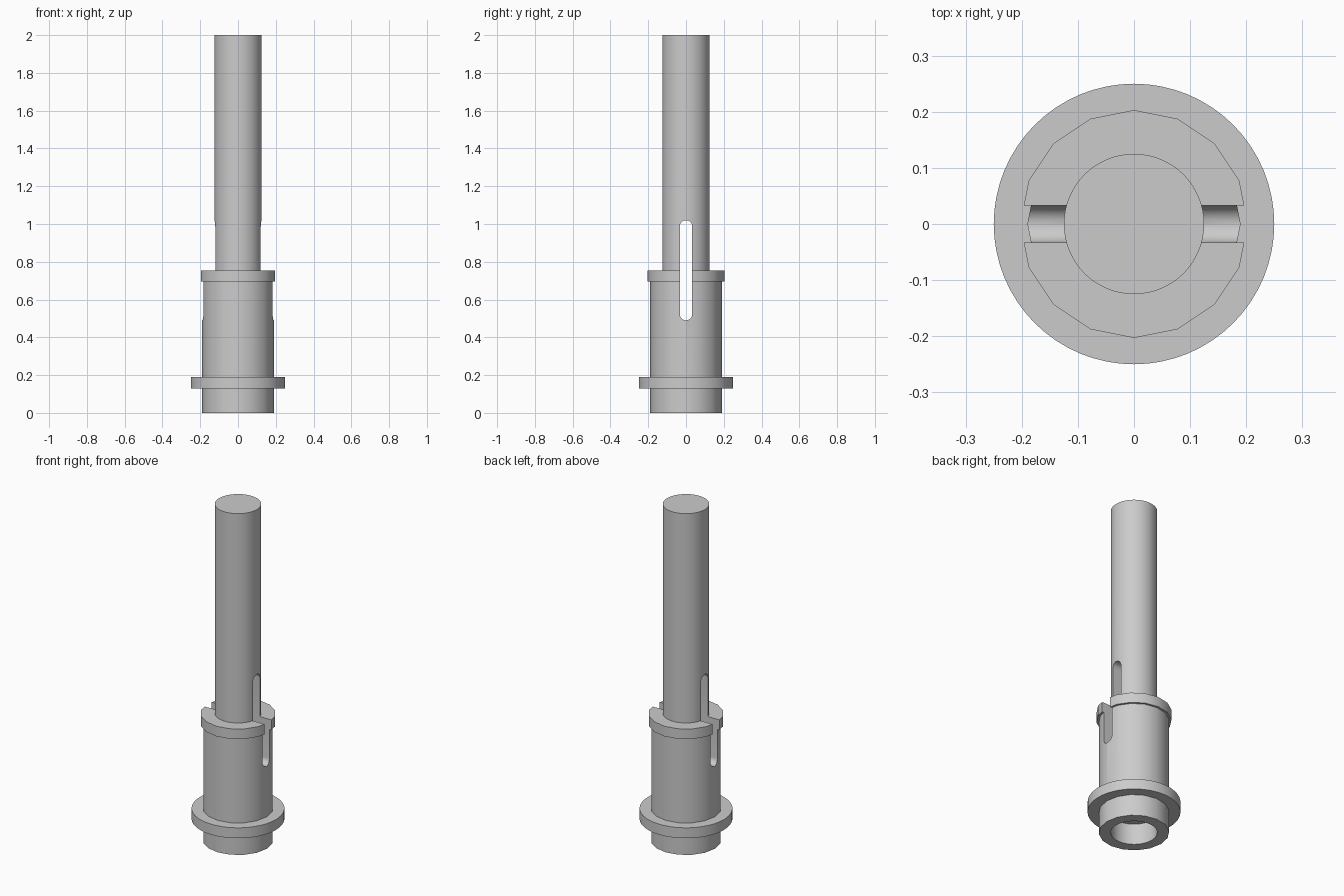
import bpy
import bmesh
import math

cube = bpy.data.objects.get("Cube")
if cube:
    bpy.data.objects.remove(cube, do_unlink=True)

steel = bpy.data.materials.new("grey_steel")
steel.use_nodes = True
GREY = (0.6, 0.6, 0.6, 1)
steel.diffuse_color = GREY
steel.node_tree.nodes["Principled BSDF"].inputs["Base Color"].default_value = GREY


def prism(name, outline, axis, start, end):
    """Extrude a closed 2D outline along the x or z axis."""
    bm = bmesh.new()
    place = (lambda a, b, h: (h, a, b)) if axis == "x" else (lambda a, b, h: (a, b, h))
    low = [bm.verts.new(place(a, b, start)) for a, b in outline]
    high = [bm.verts.new(place(a, b, end)) for a, b in outline]
    bm.faces.new(low)
    bm.faces.new(high)
    for i in range(len(low)):
        j = (i + 1) % len(low)
        bm.faces.new((low[i], low[j], high[j], high[i]))
    bmesh.ops.recalc_face_normals(bm, faces=bm.faces)
    mesh = bpy.data.meshes.new(name)
    bm.to_mesh(mesh)
    bm.free()
    mesh.materials.append(steel)
    obj = bpy.data.objects.new(name, mesh)
    bpy.context.collection.objects.link(obj)
    return obj


def cylinder(name, radius, bottom, top, sides):
    turn = [math.tau * i / sides for i in range(sides)]
    return prism(name, [(radius * math.cos(t), radius * math.sin(t)) for t in turn],
                 "z", bottom, top)


def finish(obj, *cutters):
    """Cut the part, then smooth its round walls."""
    bpy.ops.object.select_all(action="DESELECT")
    obj.select_set(True)
    bpy.context.view_layer.objects.active = obj
    for cutter in cutters:
        mod = obj.modifiers.new("cut", "BOOLEAN")
        mod.operation = "DIFFERENCE"
        mod.solver = "EXACT"
        mod.object = cutter
        bpy.ops.object.modifier_apply(modifier=mod.name)
    bpy.ops.object.shade_smooth_by_angle(angle=math.radians(30))


# Cutters: the cross slot with round ends, and the bores
SLOT_R, SLOT_LOW, SLOT_HIGH = 0.033, 0.49, 1.02
outline = []
for centre, first in ((SLOT_HIGH - SLOT_R, 0), (SLOT_LOW + SLOT_R, math.pi)):
    for i in range(13):
        t = first + math.pi * i / 12
        outline.append((SLOT_R * math.cos(t), centre + SLOT_R * math.sin(t)))
slot = prism("slot_cutter", outline, "x", -0.4, 0.4)
bore = cylinder("bore_cutter", 0.125, -0.1, 0.9, 64)
collar_bore = cylinder("flange_bore_cutter", 0.17, -0.1, 0.9, 32)

# Shaft, held in the sleeve above an open socket
finish(cylinder("shaft", 0.125, 0.125, 2.0, 64), slot)

# Sleeve and its two collars
finish(cylinder("sleeve", 0.19, 0.0, 0.72, 16), bore, slot)
finish(cylinder("upper_collar", 0.203, 0.695, 0.755, 16), bore, slot)
finish(cylinder("lower_flange", 0.25, 0.128, 0.19, 64), collar_bore)

for cutter in (slot, bore, collar_bore):
    bpy.data.objects.remove(cutter, do_unlink=True)
